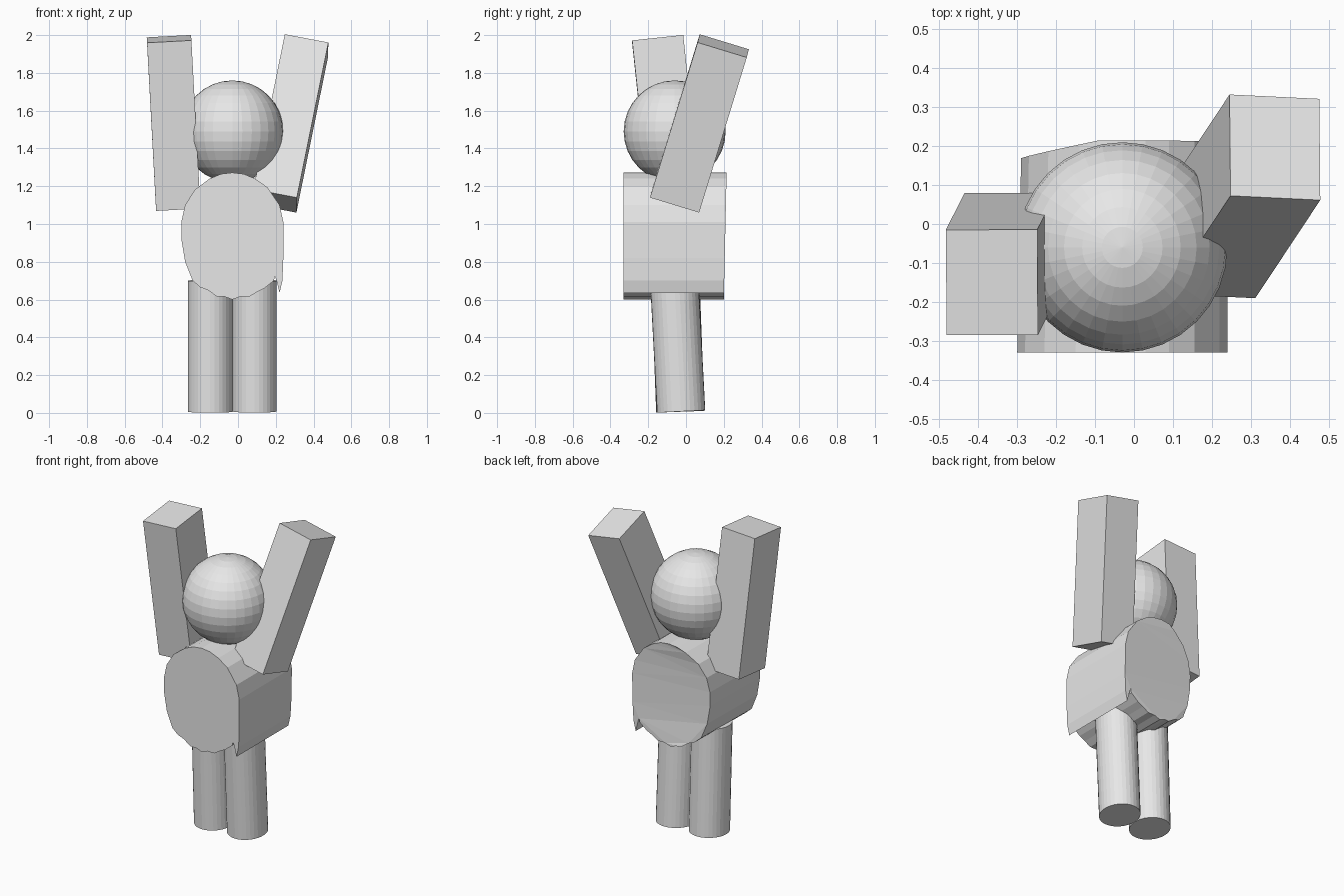
import bpy, bmesh
from mathutils import Vector, Matrix

cube = bpy.data.objects.get("Cube")
if cube:
    bpy.data.objects.remove(cube, do_unlink=True)

GREY = (0.8, 0.8, 0.8, 1.0)
grey = bpy.data.materials.new("light_grey")
grey.use_nodes = True
grey.diffuse_color = GREY
grey.node_tree.nodes["Principled BSDF"].inputs["Base Color"].default_value = GREY


def finish(bm, name):
    """Turn a bmesh into a flat shaded grey object."""
    bmesh.ops.recalc_face_normals(bm, faces=bm.faces)
    mesh = bpy.data.meshes.new(name)
    bm.to_mesh(mesh)
    bm.free()
    mesh.materials.append(grey)
    obj = bpy.data.objects.new(name, mesh)
    bpy.context.collection.objects.link(obj)
    return obj


def limb_frame(bottom, top, side):
    """Matrix with z along the limb and x near the side direction, plus length."""
    bottom, top = Vector(bottom), Vector(top)
    z = (top - bottom).normalized()
    y = z.cross(Vector(side)).normalized()
    x = y.cross(z)
    rot = Matrix((x, y, z)).transposed().to_4x4()
    return Matrix.Translation((bottom + top) / 2) @ rot, (top - bottom).length


def arm(name, bottom, top, side):
    frame, length = limb_frame(bottom, top, side)
    bm = bmesh.new()
    bmesh.ops.create_cube(bm, size=1, matrix=frame @ Matrix.Diagonal((0.235, 0.272, length, 1)))
    return finish(bm, name)


def leg(name, bottom, top):
    frame, length = limb_frame(bottom, top, (1, 0, 0))
    bm = bmesh.new()
    bmesh.ops.create_cone(bm, cap_ends=True, segments=32, radius1=1, radius2=1, depth=length,
                          matrix=frame @ Matrix.Diagonal((0.118, 0.128, 1, 1)))
    return finish(bm, name)


# Head
bm = bmesh.new()
bmesh.ops.create_uvsphere(bm, u_segments=32, v_segments=16, radius=0.27,
                          matrix=Matrix.Translation((-0.03, -0.06, 1.49)))
finish(bm, "head")

# Torso: ragged oval profile (x, z) pushed from front to back
profile = [(-0.03, 1.272), (-0.09, 1.265), (-0.15, 1.24), (-0.23, 1.18), (-0.28, 1.10),
           (-0.30, 1.01), (-0.30, 0.92), (-0.28, 0.80), (-0.24, 0.70), (-0.20, 0.665),
           (-0.16, 0.65), (-0.11, 0.615), (-0.07, 0.615), (-0.03, 0.60), (0.01, 0.615),
           (0.06, 0.615), (0.10, 0.64), (0.14, 0.66), (0.19, 0.70), (0.195, 0.725),
           (0.205, 0.695), (0.22, 0.635), (0.235, 0.70), (0.24, 0.82), (0.24, 1.01),
           (0.22, 1.10), (0.155, 1.195), (0.09, 1.24), (0.03, 1.265)]
bm = bmesh.new()
front = bm.faces.new([bm.verts.new((x, -0.33, z)) for x, z in profile])
back = bmesh.ops.extrude_face_region(bm, geom=[front], use_keep_orig=True)
for v in back["geom"]:
    if isinstance(v, bmesh.types.BMVert):
        # the back leans slightly and is pinched on the right side
        v.co.y = 0.20 + 0.015 * (v.co.z - 0.6) / 0.67
        v.co.y -= 0.2 * max(0, -0.1 - v.co.x)
        if v.co.x < -0.1:
            v.co.x += 0.01
bmesh.ops.triangulate(bm, faces=[f for f in bm.faces if len(f.verts) > 4])
finish(bm, "torso")

# Raised arms
arm("right_arm", (-0.317, -0.055, 1.09), (-0.365, -0.15, 1.98), (0.235, 0, 0.0145))
arm("left_arm", (0.195, -0.055, 1.122), (0.362, 0.197, 1.943), (0.23, -0.01, -0.04))

# Legs
leg("right_leg", (-0.147, -0.03, 0.006), (-0.147, -0.056, 0.70))
leg("left_leg", (0.087, -0.026, 0.008), (0.087, -0.062, 0.70))
